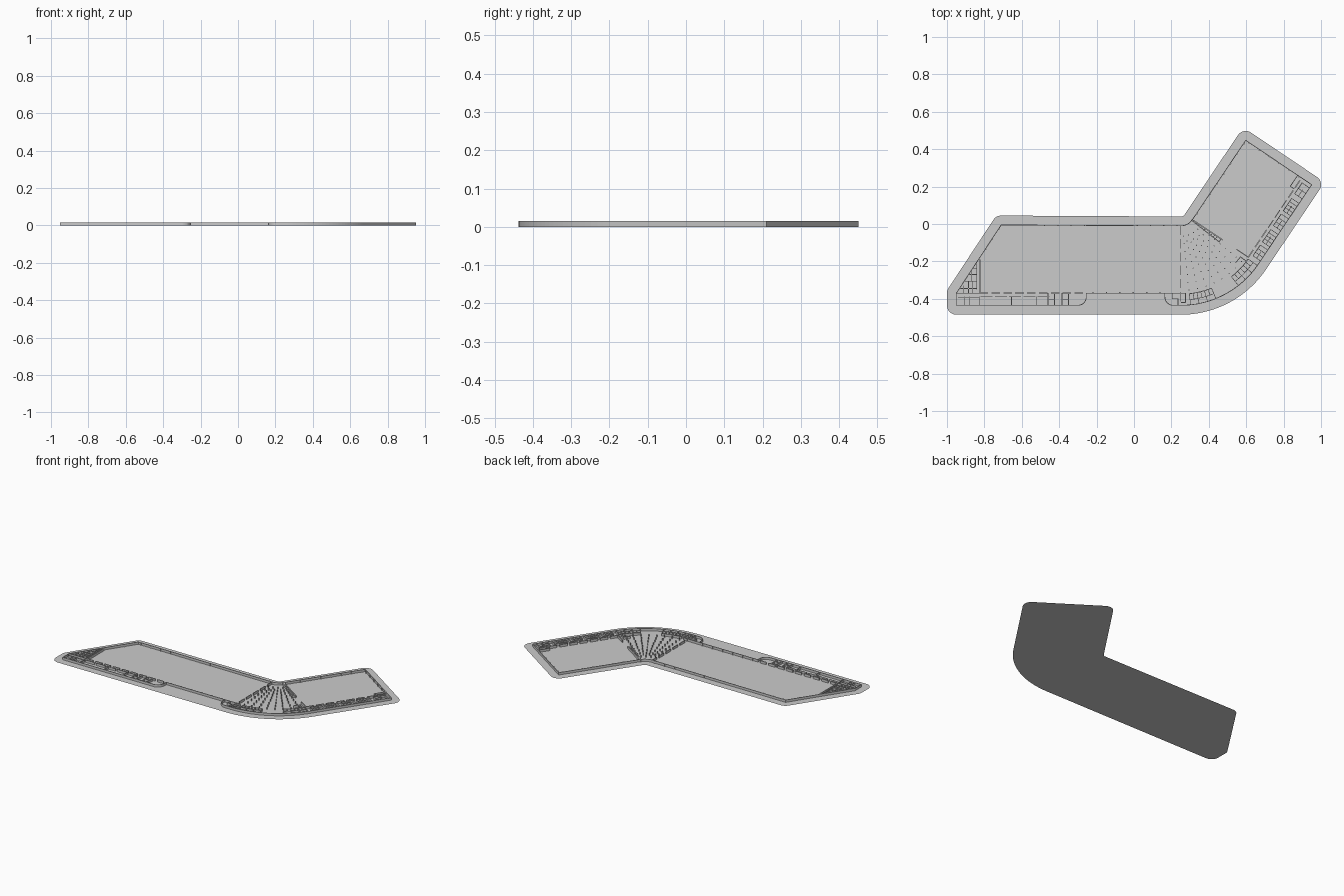
import bpy, bmesh, math
from mathutils import Vector

if "Cube" in bpy.data.objects:
    bpy.data.objects.remove(bpy.data.objects["Cube"])

H = 0.0155                    # wall height
CX, CY = 0.25, 0.065          # centre of the bend between the two wings
TURN = math.radians(56.1)     # direction of the right wing
D = Vector((math.cos(TURN), math.sin(TURN)))
N = Vector((D.y, -D.x))
C = Vector((CX, CY))
T = 0.004                     # thin wall


def fan(deg, r):              # point in the curved middle part
    a = math.radians(deg)
    return C + r * Vector((math.cos(a), math.sin(a)))


def wing(s, r):               # point in the right wing: along, outwards
    return C + D * s + N * r


def arc(cx, cy, r, a0, a1, n=8):
    return [Vector((cx + r * math.cos(math.radians(a0 + (a1 - a0) * i / n)),
                    cy + r * math.sin(math.radians(a0 + (a1 - a0) * i / n)))) for i in range(n + 1)]


def finish(bm, name):
    me = bpy.data.meshes.new(name)
    bm.normal_update()
    bm.to_mesh(me)
    bm.free()
    ob = bpy.data.objects.new(name, me)
    bpy.context.collection.objects.link(ob)
    return ob


def wall(bm, pts, t=T, closed=False):
    """Mitred wall of thickness t along a polyline."""
    pts = [Vector(p) for p in pts]
    n = len(pts)
    rings = []
    for i, p in enumerate(pts):
        a = pts[i - 1] if (i or closed) else None
        b = pts[(i + 1) % n] if (i < n - 1 or closed) else None
        d1 = (p - a).normalized() if a is not None else (b - p).normalized()
        d2 = (b - p).normalized() if b is not None else d1
        n1, n2 = Vector((-d1.y, d1.x)), Vector((-d2.y, d2.x))
        m = (n1 + n2).normalized()
        m *= t / 2 / max(m.dot(n1), 0.4)
        rings.append([bm.verts.new((q.x, q.y, z)) for q, z in
                      ((p + m, 0), (p - m, 0), (p - m, H), (p + m, H))])
    for i in range(n if closed else n - 1):
        r, s = rings[i], rings[(i + 1) % n]
        for k in range(4):
            bm.faces.new((r[k], r[(k + 1) % 4], s[(k + 1) % 4], s[k]))
    if not closed:
        bm.faces.new(rings[0][::-1])
        bm.faces.new(rings[-1])


def dashes(bm, a, b, n, fill, t):
    """n wall pieces between a and b with door gaps."""
    a, b = Vector(a), Vector(b)
    for i in range(n):
        wall(bm, [a.lerp(b, i / n), a.lerp(b, (i + fill) / n)], t)


def columns(bm, a, b, n, size=0.006):
    a, b = Vector(a), Vector(b)
    u = (b - a).normalized() * size / 2
    for i in range(n):
        p = a.lerp(b, i / (n - 1))
        wall(bm, [p - u, p + u], size)


# Flat base plate: building outline widened by 0.05
e = 56.1
corner, tip = wing(0.511, 0.5), wing(0.511, 0.075)
outline = (arc(-0.95, -0.435, 0.05, 180, 270) + arc(CX, CY, 0.55, -90, e - 90, 24)
           + arc(*corner, 0.05, e - 90, e) + arc(*tip, 0.05, e, e + 90)
           + arc(CX, CY, 0.025, e - 90, -90, 6) + arc(-0.71, -0.005, 0.05, 90, 146.7)
           + arc(-0.95, -0.37, 0.05, 146.7, 180, 4))
bm = bmesh.new()
bm.faces.new([bm.verts.new((p.x, p.y, 0)) for p in outline])
finish(bm, "base_plate")

# Outer wall with the recessed entrance
bm = bmesh.new()
loop = ([Vector((-0.95, -0.435))] + arc(-0.30, -0.39, 0.045, -90, 0)
        + [Vector((-0.255, -0.37)), Vector((0.165, -0.37))]
        + arc(0.21, -0.39, 0.045, 180, 270) + arc(CX, CY, 0.5, -90, e - 90, 24)
        + [corner, tip] + arc(CX, CY, 0.075, e - 90, -90, 8)
        + [Vector((-0.71, -0.005)), Vector((-0.95, -0.37))])
wall(bm, loop, T, True)
finish(bm, "outer_wall")

# Hall walls of both wings
bm = bmesh.new()
wall(bm, [(-0.825, -0.19), (-0.825, -0.37)], 0.006)
dashes(bm, (-0.825, -0.368), (-0.255, -0.368), 9, 0.72, 0.006)
wall(bm, [(0.165, -0.37), (0.25, -0.37)])
dashes(bm, (0.25, -0.01), (0.25, -0.435), 6, 0.7, T)
dashes(bm, wing(0.0, 0.435), wing(0.511, 0.435), 8, 0.75, 0.006)
wall(bm, [wing(0, 0.08), wing(0, 0.27)], 0.006)
wall(bm, [wing(0, 0.36), wing(0, 0.435)], 0.006)
finish(bm, "hall_walls")

# Perimeter pillars
bm = bmesh.new()
columns(bm, (-0.69, -0.008), (0.23, -0.008), 14)
columns(bm, (-0.72, -0.025), (-0.83, -0.19), 4)
columns(bm, (-0.22, -0.367), (0.14, -0.367), 6)
columns(bm, wing(0.04, 0.078), wing(0.49, 0.078), 8)
columns(bm, wing(0.508, 0.1), wing(0.508, 0.42), 6)
finish(bm, "perimeter_pillars")

# Radiating columns of the curved middle hall
bm = bmesh.new()
for k in range(8):
    a = -84 + k * 6.4
    columns(bm, fan(a, 0.13 + 0.03 * (k % 2)), fan(a, 0.42), 8, 0.005)
finish(bm, "fan_columns")

# Rooms and stairs in the curved middle part
bm = bmesh.new()
wall(bm, [fan(-38, 0.07), fan(-38, 0.26), fan(-34.5, 0.26)], 0.005)
for r in (0.16, 0.19, 0.205, 0.22, 0.235):
    wall(bm, [fan(-38, r), fan(-34, r)], 0.003)
for a0, a1, n in ((-84, -68, 6), (-52, -35, 6)):
    wall(bm, arc(CX, CY, 0.44, a0, a1, 6))
    wall(bm, arc(CX, CY, 0.472, a0, a1, 6), 0.003)
    for i in range(n + 1):
        a = a0 + (a1 - a0) * i / n
        wall(bm, [fan(a, 0.44), fan(a, 0.5 if i % 2 == 0 else 0.472)], 0.003)
wall(bm, [fan(-43, 0.40), fan(-37, 0.40), fan(-37, 0.44)])
wall(bm, [(0.205, -0.37), (0.205, -0.40), (0.235, -0.40), (0.235, -0.435)])
wall(bm, [(0.25, -0.42), (0.275, -0.42), (0.275, -0.37), (0.25, -0.37)])
finish(bm, "fan_rooms")

# Rooms along the outer side of the right wing
bm = bmesh.new()
for s0, s1, n in ((0.02, 0.09, 3), (0.11, 0.19, 4), (0.215, 0.29, 3), (0.31, 0.39, 4), (0.42, 0.49, 2)):
    wall(bm, [wing(s0, 0.452), wing(s1, 0.452)])
    wall(bm, [wing(s0, 0.475), wing(s0 + 0.6 * (s1 - s0), 0.475)], 0.003)
    for i in range(n + 1):
        s = s0 + (s1 - s0) * i / n
        wall(bm, [wing(s, 0.452), wing(s, 0.5)], 0.003)
wall(bm, [wing(0.44, 0.435), wing(0.44, 0.41), wing(0.511, 0.41)])
finish(bm, "right_wing_rooms")

# Rooms along the front of the left wing
bm = bmesh.new()
wall(bm, [(-0.95, -0.37), (-0.825, -0.37)])
wall(bm, [(-0.94, -0.395), (-0.83, -0.395)], 0.003)
dashes(bm, (-0.82, -0.388), (-0.44, -0.388), 5, 0.85, 0.003)
for x in (-0.905, -0.88, -0.825, -0.655, -0.52):
    wall(bm, [(x, -0.388), (x, -0.435)], 0.003)
for x, w in ((-0.46, 0.035), (-0.385, 0.035)):
    wall(bm, [(x, -0.37), (x, -0.435)])
    wall(bm, [(x + w, -0.37), (x + w, -0.435)], 0.005)
    wall(bm, [(x, -0.405), (x + w, -0.405)])
finish(bm, "left_wing_rooms")

# Rooms in the slanted left end
bm = bmesh.new()
for y in (-0.24, -0.27, -0.305, -0.345):
    wall(bm, [(-0.95 + (y + 0.37) * 0.6575, y), (-0.84, y)], 0.003)
wall(bm, [(-0.84, -0.21), (-0.84, -0.35)], 0.003)
for x, y0, y1 in ((-0.87, -0.25, -0.305), (-0.885, -0.305, -0.37), (-0.862, -0.305, -0.37), (-0.91, -0.33, -0.37)):
    wall(bm, [(x, y0), (x, y1)], 0.003)
finish(bm, "left_end_rooms")

# Consistent outward normals on the walls
for ob in bpy.data.objects:
    if ob.name != "base_plate":
        bm = bmesh.new()
        bm.from_mesh(ob.data)
        bmesh.ops.recalc_face_normals(bm, faces=bm.faces)
        bm.to_mesh(ob.data)
        bm.free()
